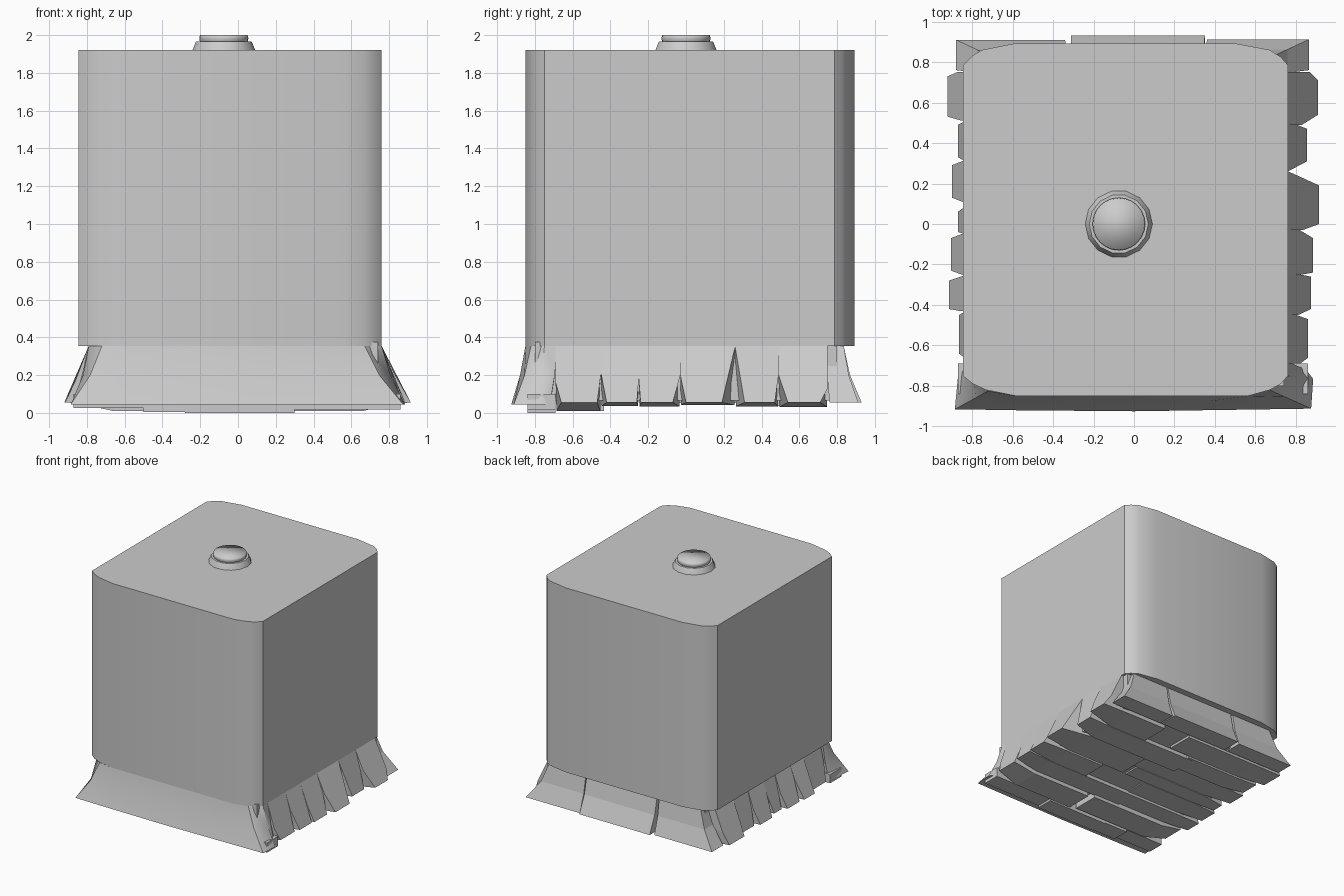
import bpy, bmesh, math, random

if "Cube" in bpy.data.objects:
    bpy.data.objects.remove(bpy.data.objects["Cube"])
random.seed(4)
ZT = 0.355   # height where the flared base meets the body


def loft(name, rings, smooth=None):
    """Solid skin through rings of equal point count, capped at both ends."""
    bm = bmesh.new()
    loops = [[bm.verts.new(p) for p in r] for r in rings]
    n = len(loops[0])
    for a, b in zip(loops, loops[1:]):
        for i in range(n):
            j = (i + 1) % n
            bm.faces.new((a[i], a[j], b[j], b[i]))
    bm.faces.new(loops[0])
    bm.faces.new(loops[-1])
    bmesh.ops.recalc_face_normals(bm, faces=bm.faces)
    me = bpy.data.meshes.new(name)
    bm.to_mesh(me)
    bm.free()
    if smooth:
        me.polygons.foreach_set("use_smooth", [True] * len(me.polygons))
        me.set_sharp_from_angle(angle=math.radians(smooth))
    ob = bpy.data.objects.new(name, me)
    bpy.context.collection.objects.link(ob)
    return ob


def at(z, pts):
    return [(x, y, z) for x, y in pts]


def blend(a, b, t):
    return [(p[0] + (q[0] - p[0]) * t, p[1] + (q[1] - p[1]) * t) for p, q in zip(a, b)]


# Main body: tall block with soft vertical corners
outline = [(-0.845, -0.75), (-0.795, -0.79), (-0.73, -0.82), (-0.58, -0.85),
           (0.56, -0.85), (0.67, -0.82), (0.725, -0.79), (0.76, -0.75),
           (0.76, 0.785), (0.725, 0.825), (0.67, 0.86), (0.5, 0.892),
           (-0.59, 0.892), (-0.75, 0.86), (-0.80, 0.83), (-0.845, 0.785)]
loft("body", [at(ZT, outline), at(1.92, outline)], 40)

# Inner core behind the planks
core = [(-0.74, -0.8), (0.74, -0.8), (0.74, 0.8), (-0.74, 0.8)]
loft("core", [at(0.065, core), at(ZT + 0.02, core)])

# Front skirt: unbroken flare with square lower corners
top = [(-0.79, -0.70), (-0.79, -0.765), (-0.72, -0.825), (-0.58, -0.85),
       (0.56, -0.85), (0.67, -0.82), (0.76, -0.75), (0.76, -0.68)]
bot = [(-0.85, -0.70), (-0.87, -0.76), (-0.885, -0.915), (-0.58, -0.92),
       (0.0, -0.925), (0.875, -0.912), (0.885, -0.765), (0.85, -0.72)]
loft("front_skirt", [at(ZT, top), at(0.2, blend(top, bot, 0.38)),
                     at(0.045, bot)], 40)

# Low boards under the front edge
for i, (x0, x1, z) in enumerate([(-0.87, -0.5, 0.025), (-0.5, -0.28, 0.006),
                                 (-0.28, 0.3, 0.0), (0.3, 0.86, 0.018)]):
    board = [(x0, -0.84), (x1, -0.84), (x1, -0.69), (x0, -0.69)]
    loft(f"front_board_{i}", [at(z, board), at(0.1, board)])

# Back skirt: three flared panels set in below the body
back = [(-0.72, -0.335, -0.88, -0.34, 0.91), (-0.315, 0.345, -0.31, 0.35, 0.93),
        (0.355, 0.70, 0.36, 0.865, 0.912)]
for i, (t0, t1, b0, b1, yb) in enumerate(back):
    t = [(t0, 0.74), (t1, 0.74), (t1, 0.835), (t0, 0.835)]
    b = [(b0, 0.76), (b1, 0.76), (b1, yb), (b0, yb)]
    loft(f"back_panel_{i}", [at(ZT, t), at(0.2, blend(t, b, 0.35)), at(0.055, b)])


# Side planks: run along x, their flared ends parted by V-shaped gaps
def planks(side, xt, notches, ends, splits):
    for i, (tip, b0, b1) in enumerate(ends):
        (y0, n0), (y1, n1) = notches[i], notches[i + 1]
        zb = random.uniform(0.03, 0.058) if i else 0.01

        def x_at(z):
            return xt + (tip - xt) * ((ZT - z) / 0.3) ** 1.15
        prof = [(y0, ZT), (y0, n0), (b0, 0.055), (b1, 0.055), (y1, n1), (y1, ZT)]
        outer = [(x_at(z) * side, y, z) for y, z in prof]
        closed = [(y0, ZT), (y0, 0.2), (y0 + 0.004, zb), (y1 - 0.004, zb),
                  (y1, 0.2), (y1, ZT)]
        mid = [(0.66 * side, y, z) for y, z in closed]
        inner = [(splits[i % 3], y, z) for y, z in closed]
        loft(f"plank_{'right' if side > 0 else 'left'}_{i}", [outer, mid, inner])


planks(1, 0.76,
       [(-0.69, 0.16), (-0.45, 0.21), (-0.25, 0.18), (-0.03, 0.2),
        (0.26, 0.35), (0.49, 0.2), (0.75, 0.13)],
       [(0.86, -0.66, -0.47), (0.875, -0.42, -0.26), (0.885, -0.24, -0.07),
        (0.915, 0.0, 0.19), (0.855, 0.31, 0.47), (0.91, 0.54, 0.71)],
       [0.1, -0.2, 0.3])
planks(-1, 0.79,
       [(-0.67, 0.2), (-0.43, 0.18), (-0.255, 0.22), (-0.05, 0.18), (0.10, 0.25),
        (0.31, 0.18), (0.51, 0.2), (0.75, 0.15)],
       [(0.865, -0.64, -0.45), (0.915, -0.42, -0.28), (0.905, -0.23, -0.07),
        (0.87, -0.04, 0.06), (0.9, 0.13, 0.29), (0.87, 0.33, 0.49),
        (0.92, 0.53, 0.73)],
       [0.05, 0.25, -0.15])

# Top knob: stepped collar and a softly shaded cap
def disc(r, z, n):
    return [(-0.075 + r * math.cos(2 * math.pi * i / n),
             r * math.sin(2 * math.pi * i / n), z) for i in range(n)]


loft("knob_collar", [disc(0.168, 1.915, 14), disc(0.15, 1.96, 14),
                     disc(0.146, 1.967, 14)], 30)
loft("knob_cap", [disc(0.125, 1.95, 24), disc(0.13, 1.985, 24), disc(0.126, 2.0, 24)], 180)
